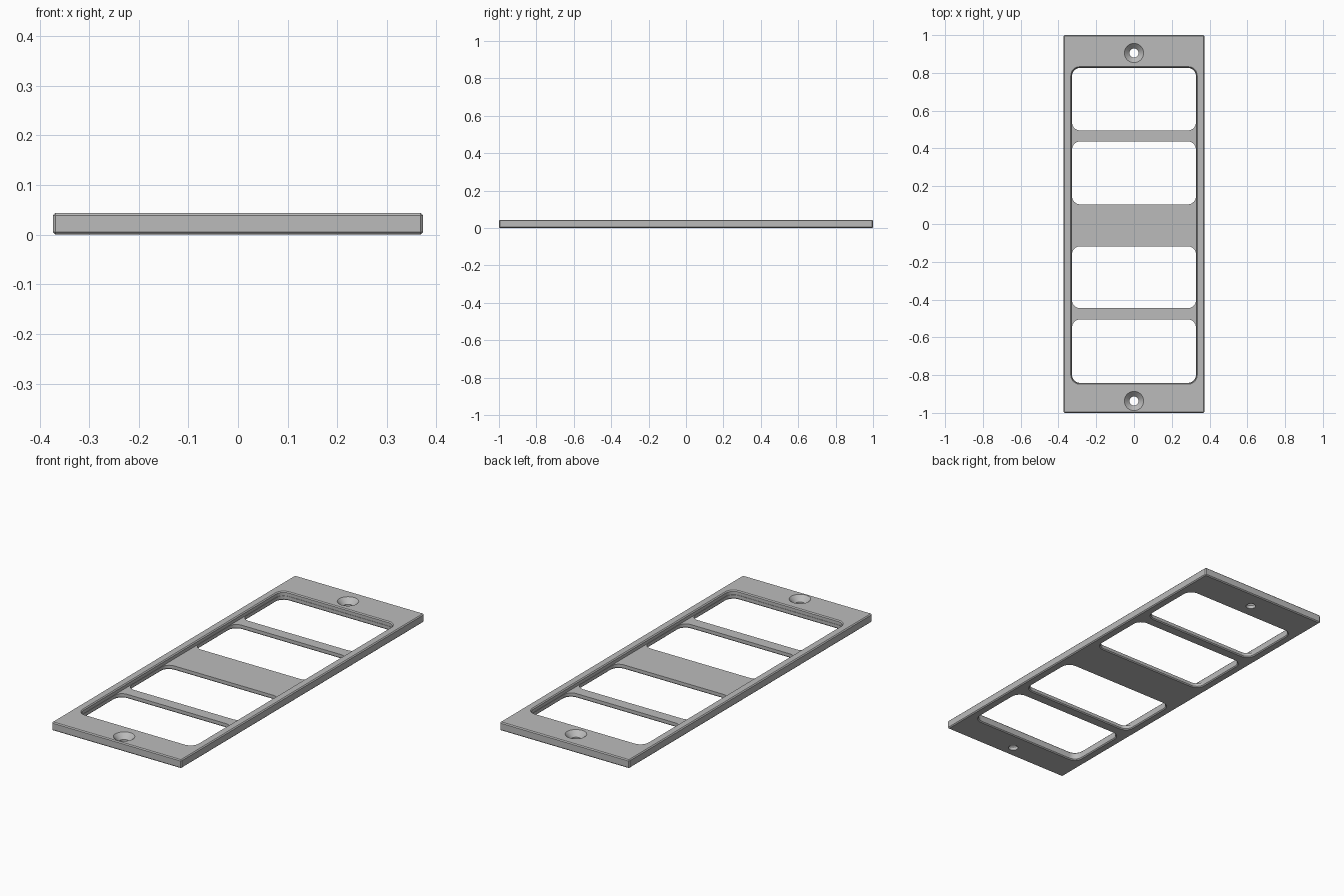
import bpy, bmesh, math

if "Cube" in bpy.data.objects:
    bpy.data.objects.remove(bpy.data.objects["Cube"], do_unlink=True)

HALF_W, THICK, SHELF, CHAMFER = 0.373, 0.044, 0.022, 0.005

grey = bpy.data.materials.new("plain grey")
grey.use_nodes = True
grey.diffuse_color = (0.5, 0.5, 0.5, 1)
grey.node_tree.nodes["Principled BSDF"].inputs["Base Color"].default_value = (0.5, 0.5, 0.5, 1)


def add_object(name, bm):
    bmesh.ops.recalc_face_normals(bm, faces=bm.faces)
    mesh = bpy.data.meshes.new(name)
    bm.to_mesh(mesh)
    bm.free()
    mesh.materials.append(grey)
    obj = bpy.data.objects.new(name, mesh)
    bpy.context.collection.objects.link(obj)
    return obj


def rounded_rect(hw, y0, y1, r, steps=8):
    pts = []
    corners = [(hw - r, y1 - r), (r - hw, y1 - r), (r - hw, y0 + r), (hw - r, y0 + r)]
    for q, (cx, cy) in enumerate(corners):
        for i in range(steps + 1):
            a = math.pi / 2 * (q + i / steps)
            pts.append((cx + r * math.cos(a), cy + r * math.sin(a)))
    return pts


def circle(y, r, steps=32):
    return [(r * math.cos(math.tau * i / steps), y + r * math.sin(math.tau * i / steps))
            for i in range(steps)]


def loft(name, layers):
    """Closed solid through stacked outlines given as (z, points)."""
    bm = bmesh.new()
    rings = [[bm.verts.new((x, y, z)) for x, y in pts] for z, pts in layers]
    n = len(rings[0])
    for low, high in zip(rings, rings[1:]):
        for i in range(n):
            j = (i + 1) % n
            bm.faces.new((low[i], low[j], high[j], high[i]))
    bm.faces.new(rings[0][::-1])
    bm.faces.new(rings[-1])
    return add_object(name, bm)


# Chamfered slab
bm = bmesh.new()
bmesh.ops.create_cube(bm, size=1)
for v in bm.verts:
    v.co = (v.co.x * 2 * HALF_W, v.co.y * 2, (v.co.z + 0.5) * THICK)
bmesh.ops.bevel(bm, geom=bm.edges[:], offset=CHAMFER, segments=1, affect='EDGES')
frame = add_object("window_frame", bm)

cutters = []


def opening(grow, hw, y0, y1):
    return rounded_rect(hw + grow, y0 - grow, y1 + grow, 0.043 + grow)


# Shallow recess that lowers the crossbars, with a chamfered rim
recess = (0.33, -0.843, 0.828)
cutters.append(loft("recess_cutter", [
    (SHELF, opening(0, *recess)),
    (THICK - CHAMFER, opening(0, *recess)),
    (THICK + CHAMFER, opening(2 * CHAMFER, *recess))]))

# Four windows, chamfered underneath
for y0, y1 in [(-0.841, -0.505), (-0.446, -0.118), (0.104, 0.437), (0.495, 0.826)]:
    cutters.append(loft("window_cutter", [
        (-CHAMFER, opening(2 * CHAMFER, 0.328, y0, y1)),
        (CHAMFER, opening(0, 0.328, y0, y1)),
        (THICK + 0.02, opening(0, 0.328, y0, y1))]))

# Countersunk screw holes
for y in (-0.937, 0.905):
    cutters.append(loft("screw_hole_cutter", [
        (-0.01, circle(y, 0.024)),
        (THICK - 0.027, circle(y, 0.024)),
        (THICK, circle(y, 0.051)),
        (THICK + 0.01, circle(y, 0.061))]))

for c in cutters:
    c.hide_render = True
    mod = frame.modifiers.new(c.name, 'BOOLEAN')
    mod.operation, mod.solver, mod.object = 'DIFFERENCE', 'EXACT', c

# Bake the cuts, then drop the cutters
bpy.context.view_layer.objects.active = frame
bpy.ops.object.select_all(action='DESELECT')
frame.select_set(True)
for mod in list(frame.modifiers):
    bpy.ops.object.modifier_apply(modifier=mod.name)
for c in cutters:
    bpy.data.objects.remove(c, do_unlink=True)
bpy.ops.object.shade_smooth_by_angle(angle=math.radians(25))
